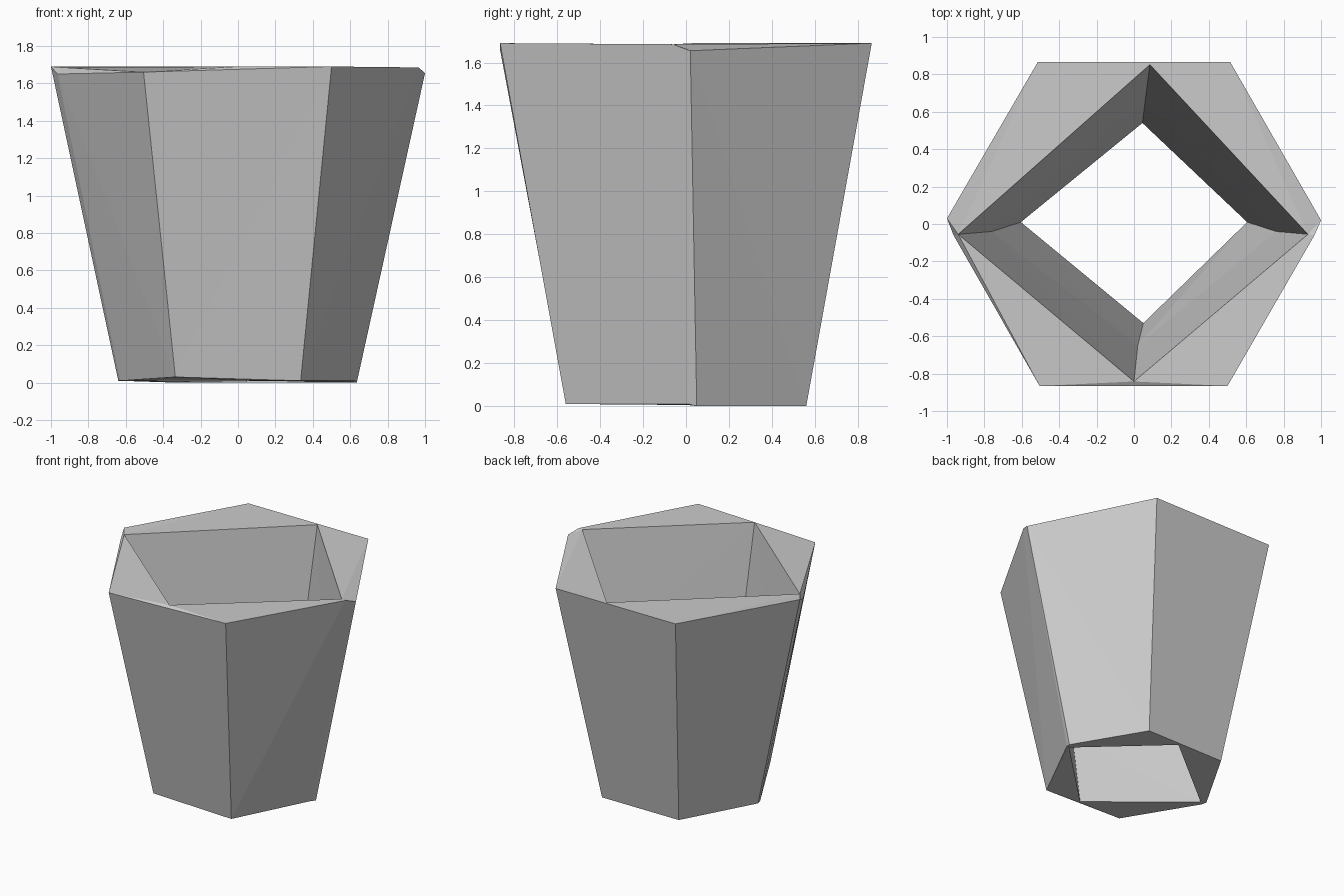
import bpy
import bmesh

cube = bpy.data.objects.get("Cube")
if cube:
    bpy.data.objects.remove(cube, do_unlink=True)

# One plain grey material
grey = bpy.data.materials.new("plain_grey")
grey.use_nodes = True
colour = (0.6, 0.6, 0.6, 1)
grey.diffuse_color = colour
grey.node_tree.nodes["Principled BSDF"].inputs["Base Color"].default_value = colour

# Outer six-sided shell, with slightly chipped left and right corners
outer_top = [(1.0, 0.02, 1.655), (0.515, 0.865, 1.69), (-0.515, 0.865, 1.69),
             (-1.0, 0.03, 1.69), (-0.965, -0.06, 1.65), (-0.505, -0.866, 1.66),
             (0.5, -0.866, 1.69), (0.965, -0.06, 1.685)]
outer_base = [(0.635, 0.05, 0.0), (0.33, 0.56, 0.0), (-0.33, 0.56, 0.0),
              (-0.64, 0.03, 0.01), (-0.63, -0.01, 0.01), (-0.335, -0.56, 0.03),
              (0.335, -0.56, 0.01), (0.625, 0.01, 0.01)]

# Four-sided opening running right through
hole_top = [(0.93, -0.055, 1.685), (0.085, 0.852, 1.69),
            (-0.94, -0.055, 1.685), (0.0, -0.842, 1.69)]
hole_middle = [(0.76, -0.04, 0.77), (0.06, 0.66, 0.6),
               (-0.76, -0.04, 0.77), (0.02, -0.65, 0.6)]
hole_base = [(0.605, 0.01, 0.005), (0.045, 0.54, 0.0),
             (-0.605, 0.01, 0.01), (0.05, -0.53, 0.01)]

# Hole corner that each outer corner joins to
partner = [0, 1, 1, 2, 2, 3, 3, 0]

bm = bmesh.new()


def ring(points):
    return [bm.verts.new(p) for p in points]


def bridge(a, b, link=None):
    """Join loop a to loop b, collapsing quads that share a corner."""
    link = link or list(range(len(a)))
    for i in range(len(a)):
        j = (i + 1) % len(a)
        corners = [a[i], a[j], b[link[j]], b[link[i]]]
        bm.faces.new(list(dict.fromkeys(corners)))


top, base = ring(outer_top), ring(outer_base)
h_top, h_mid, h_base = ring(hole_top), ring(hole_middle), ring(hole_base)

bridge(base, top)               # outside walls
bridge(top, h_top, partner)     # rim
bridge(h_top, h_mid)            # upper inside walls
bridge(h_mid, h_base)           # lower inside walls
bridge(base, h_base, partner)   # underside

bmesh.ops.recalc_face_normals(bm, faces=bm.faces)
bmesh.ops.triangulate(bm, faces=bm.faces)
mesh = bpy.data.meshes.new("faceted_cup")
bm.to_mesh(mesh)
bm.free()
mesh.materials.append(grey)
cup = bpy.data.objects.new("faceted_cup", mesh)
bpy.context.scene.collection.objects.link(cup)
